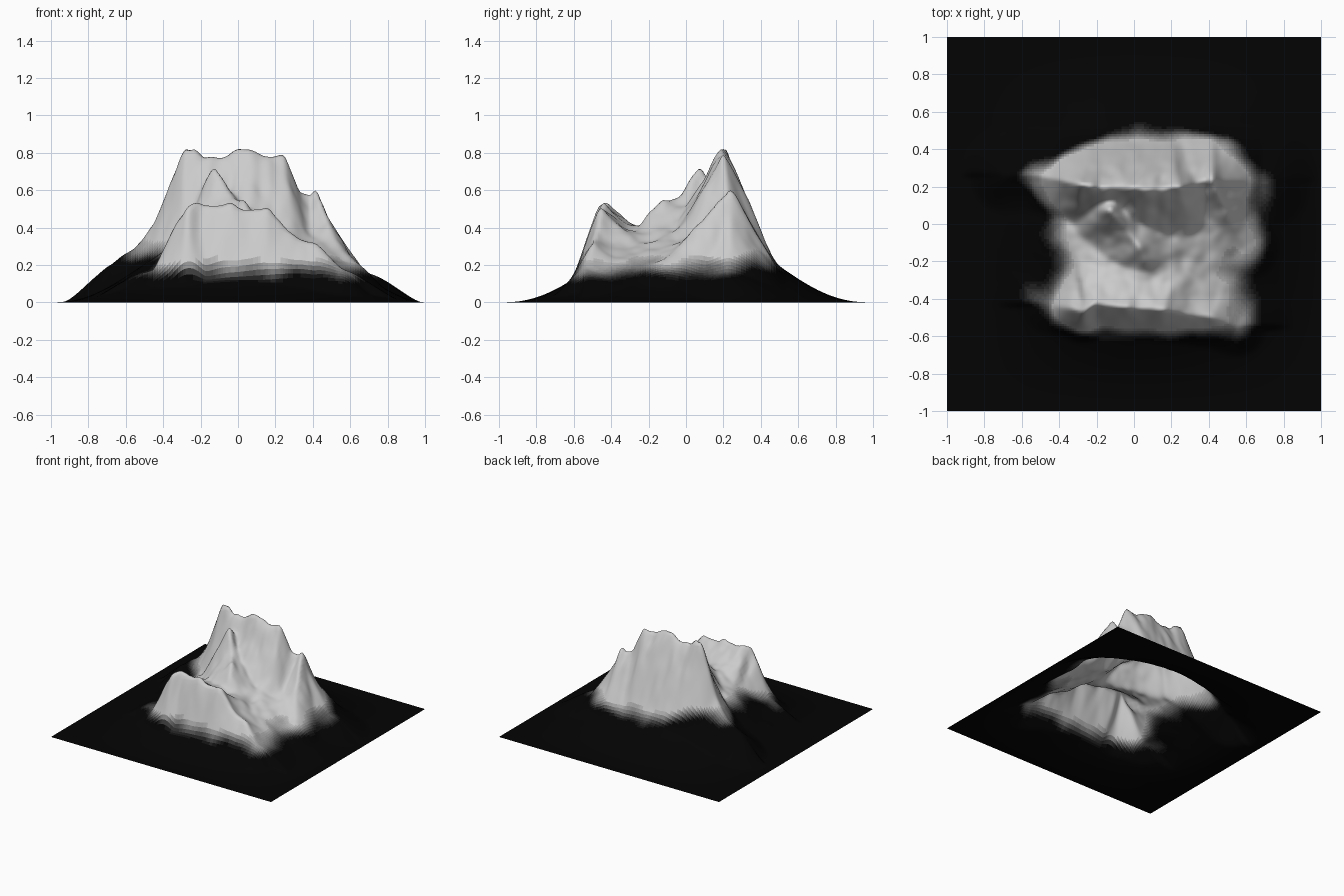
import bpy, bmesh
from mathutils import Vector, noise

if "Cube" in bpy.data.objects:
    bpy.data.objects.remove(bpy.data.objects["Cube"])

N = 150       # grid divisions
SHADES = 24   # steps from dark plain to pale rock

# Ridge crests as short 3D paths
main_crest = [(-.68, .26, .21), (-.55, .27, .3), (-.45, .25, .43), (-.28, .21, .85), (-.18, .2, .8),
              (.06, .19, .84), (.25, .2, .81), (.32, .22, .61), (.385, .23, .58), (.42, .23, .64),
              (.46, .23, .5), (.68, .23, .16)]
front_crest = [(-.45, -.43, .17), (-.33, -.45, .43), (-.27, -.47, .51), (-.21, -.43, .56), (.04, -.45, .53),
               (.17, -.46, .51), (.28, -.48, .38), (.42, -.5, .31), (.55, -.55, .19)]
link_spur = [(-.13, .07, .75), (-.06, 0, .62), (.03, -.13, .53), (.1, -.25, .4)]
east_spur = [(.42, .22, .62), (.52, 0, .35), (.6, -.12, .23)]
# path, then reach of the front and back slopes at the west end and at the east
RIDGES = [(main_crest, (.2, .27), (.25, .3)), (front_crest, (.16, .16), (.3, .3)),
          (link_spur, (.2, .2), (.2, .2)), (east_spur, (.18, .18), (.18, .18))]


def clamp(v):
    return max(0.0, min(1.0, v))


def nearest(path, p):
    """Distance in plan to a crest path, and the crest point reached."""
    best = None
    for a, b in path:
        ab = (b - a).xy
        q = a.lerp(b, clamp((p - a.xy).dot(ab) / ab.length_squared))
        d = (p - q.xy).length
        if best is None or d < best[0]:
            best = (d, q)
    return best


def segments(path):
    pts = [Vector(c) for c in path]
    return list(zip(pts, pts[1:]))


RIDGES = [(segments(path), f, b) for path, f, b in RIDGES]


def height(x, y):
    # broad concave mound
    base = 0.42 * (1 - x * x) ** (2.5 if x < 0 else 1.8) * (1 - y * y) ** 2.7
    # ridges rising out of it
    p, rise = Vector((x, y)), 0.0
    side = clamp((x + 0.4) / 0.3)
    for path, front, back in RIDGES:
        d, q = nearest(path, p)
        near, far = (front if y < q.y else back)
        fall = clamp(1 - d / (near + (far - near) * side)) ** 1.3
        rise = max(rise, (q.z - base) * fall)
    z = base + rise
    # erosion bumps, fading out toward the plain
    bumps = 0.06 * noise.noise(Vector((x * 8, y * 8, 3))) + 0.04 * noise.noise(Vector((x * 17, y * 17, 7)))
    return max(0.0, z + z * bumps * clamp(z * 3))


# Height grid, lightly smoothed so slopes blend
grid = [[height(-1 + 2 * i / N, -1 + 2 * j / N) for i in range(N + 1)] for j in range(N + 1)]
for _ in range(3):
    old = [row[:] for row in grid]
    for j in range(1, N):
        for i in range(1, N):
            avg = (old[j - 1][i] + old[j + 1][i] + old[j][i - 1] + old[j][i + 1]) / 4
            grid[j][i] = 0.6 * old[j][i] + 0.4 * avg

# Terrain sheet
bm = bmesh.new()
bmesh.ops.create_grid(bm, x_segments=N, y_segments=N, size=1.0)
for v in bm.verts:
    i, j = round((v.co.x + 1) * N / 2), round((v.co.y + 1) * N / 2)
    v.co.z = grid[j][i]

# Shade per face: the rock line sits higher on the west and back sides
for f in bm.faces:
    c = f.calc_center_median()
    start = 0.11 + 0.1 * clamp(-c.x / 0.4) * clamp((c.y + 0.4) / 0.3) + 0.05 * clamp((c.y - 0.22) / 0.15)
    start += 0.05 * noise.noise(c * 6)
    k = clamp((c.z - start) / 0.16)
    f.material_index = round(k * k * (3 - 2 * k) * (SHADES - 1))
    f.smooth = True

mesh = bpy.data.meshes.new("mountain_terrain")
for s in range(SHADES):
    mat = bpy.data.materials.new(f"rock_shade_{s}")
    g = 0.001 + 0.7 * (s / (SHADES - 1)) ** 1.6
    mat.diffuse_color = (g, g, g, 1)
    mat.use_nodes = True
    mat.node_tree.nodes["Principled BSDF"].inputs["Base Color"].default_value = mat.diffuse_color
    mesh.materials.append(mat)
bm.to_mesh(mesh)
bm.free()
terrain = bpy.data.objects.new("mountain_terrain", mesh)
bpy.context.collection.objects.link(terrain)
